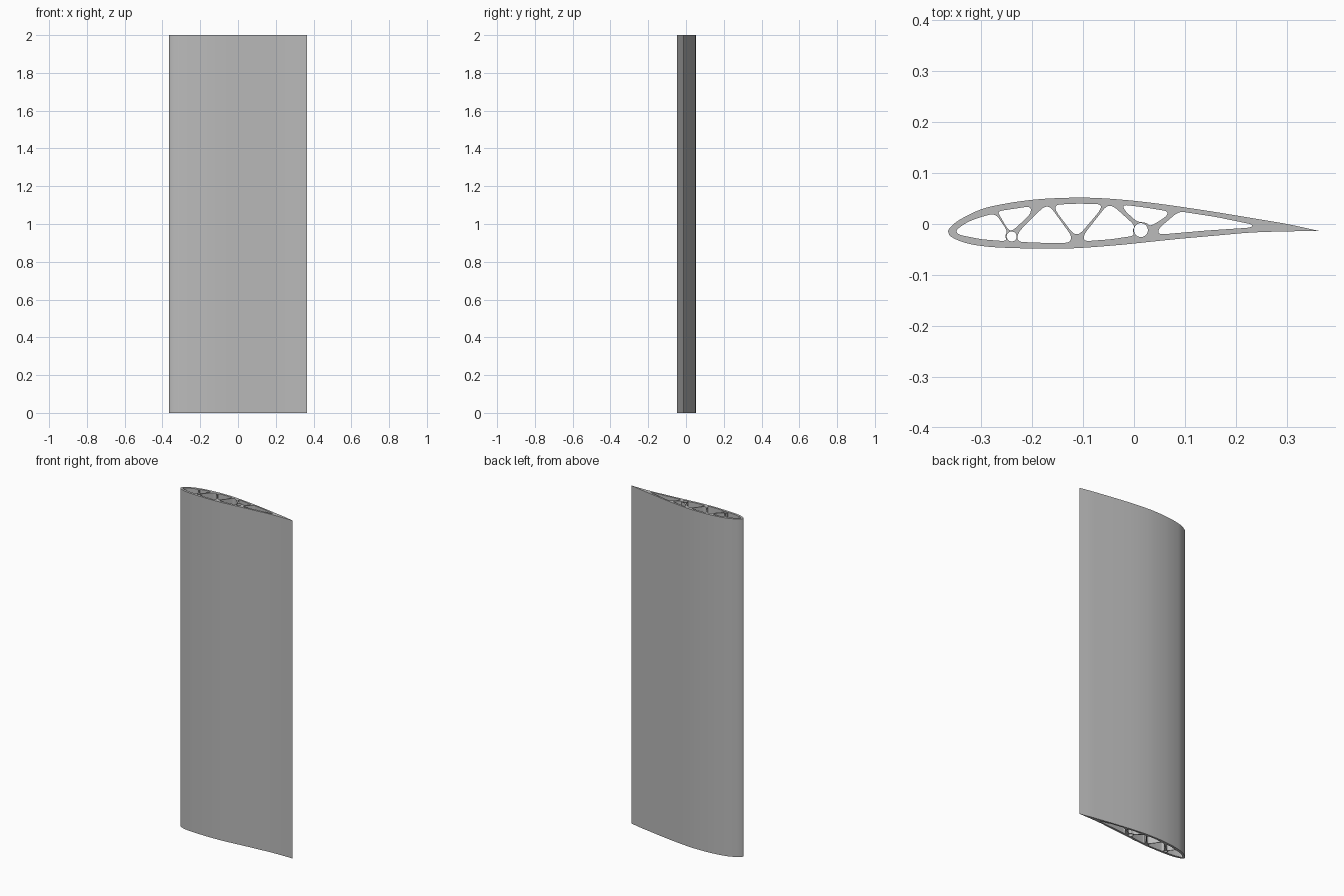
import bpy, bmesh, math
from mathutils import Vector

cube = bpy.data.objects.get("Cube")
if cube:
    bpy.data.objects.remove(cube, do_unlink=True)

SPAN = 2.0


def smooth_path(pts, steps=4):
    """Catmull-Rom curve through the points, including both ends."""
    p = [Vector(q) for q in pts]
    p = [2 * p[0] - p[1]] + p + [2 * p[-1] - p[-2]]
    out = []
    for a, b, c, d in zip(p, p[1:], p[2:], p[3:]):
        for i in range(steps):
            t = i / steps
            out.append(0.5 * (2 * b + (c - a) * t + (2 * a - 5 * b + 4 * c - d) * t * t
                              + (3 * b - a - 3 * c + d) * t ** 3))
    return out + [p[-2]]


def rounded(pts, trim=0.012, steps=5):
    """Polygon with every corner replaced by a small curve."""
    p = [Vector(q) for q in pts]
    out = []
    for i, c in enumerate(p):
        a, b = p[i - 1] - c, p[(i + 1) % len(p)] - c
        start = c + a.normalized() * min(trim, a.length * 0.45)
        end = c + b.normalized() * min(trim, b.length * 0.45)
        for k in range(steps + 1):
            t = k / steps
            out.append(start * (1 - t) ** 2 + c * 2 * t * (1 - t) + end * t * t)
    return out


def circle(x, y, r, n=32):
    return [Vector((x + r * math.cos(math.tau * i / n), y + r * math.sin(math.tau * i / n)))
            for i in range(n)]


# Outer skin: trailing edge over the back, around the nose, along the front
back = [(.365, -.014), (.30, .0), (.247, .009), (.169, .022), (.09, .034), (.031, .042),
        (-.027, .048), (-.086, .0515), (-.145, .051), (-.204, .047), (-.263, .038),
        (-.302, .028), (-.341, .009), (-.360, -.006), (-.365, -.014)]
front = [(-.365, -.014), (-.359, -.025), (-.331, -.037), (-.292, -.044), (-.243, -.047),
         (-.165, -.0485), (-.106, -.047), (-.027, -.041), (.031, -.035), (.09, -.029),
         (.169, -.022), (.227, -.017), (.296, -.0145), (.365, -.014)]
skin = smooth_path(back)[:-1] + smooth_path(front)[:-1]

# Hollow cells between the struts, from nose to tail
cells = [
    [(-.350, -.012), (-.327, .004), (-.300, .014), (-.272, .021), (-.248, -.014),
     (-.253, -.022), (-.250, -.034), (-.300, -.030), (-.345, -.021)],
    [(-.268, .025), (-.202, .035), (-.203, .019), (-.238, -.013), (-.247, -.012), (-.262, .014)],
    [(-.177, .034), (-.164, .034), (-.122, -.024), (-.126, -.037), (-.180, -.037),
     (-.229, -.035), (-.228, -.017)],
    [(-.154, .038), (-.110, .040), (-.064, .039), (-.066, .027), (-.106, -.020),
     (-.119, -.020), (-.154, .026)],
    [(-.054, .036), (-.040, .035), (.002, -.003), (-.003, -.012), (.001, -.023),
     (-.045, -.030), (-.099, -.034), (-.098, -.020)],
    [(-.022, .038), (.025, .032), (.067, .025), (.064, .015), (.032, -.005),
     (.024, .003), (.006, .004), (-.019, .027)],
    [(.088, .025), (.160, .014), (.233, -.001), (.230, -.007), (.140, -.013),
     (.048, -.021), (.048, -.009)],
]
spar_holes = [circle(-.240, -.0245, .0098), circle(.0135, -.012, .0137)]

# Fill the cross-section and extrude it along the span
bm = bmesh.new()
for loop in [skin] + [rounded(c) for c in cells] + spar_holes:
    verts = [bm.verts.new((p.x, p.y, 0)) for p in loop]
    for i, v in enumerate(verts):
        bm.edges.new((verts[i - 1], v))
bmesh.ops.triangle_fill(bm, use_beauty=True, edges=bm.edges[:], normal=(0, 0, 1))
section = bm.faces[:]
top = bmesh.ops.extrude_face_region(bm, geom=section, use_keep_orig=True)["geom"]
bmesh.ops.translate(bm, vec=(0, 0, SPAN),
                    verts=[g for g in top if isinstance(g, bmesh.types.BMVert)])
bmesh.ops.recalc_face_normals(bm, faces=bm.faces[:])

mesh = bpy.data.meshes.new("wing_section")
bm.to_mesh(mesh)
bm.free()
wing = bpy.data.objects.new("wing_section", mesh)
bpy.context.collection.objects.link(wing)

# Plain grey finish
grey = bpy.data.materials.new("plain_grey")
grey.use_nodes = True
colour = (0.5, 0.5, 0.5, 1)
grey.diffuse_color = colour
grey.node_tree.nodes["Principled BSDF"].inputs["Base Color"].default_value = colour
mesh.materials.append(grey)

bpy.ops.object.select_all(action='DESELECT')
wing.select_set(True)
bpy.context.view_layer.objects.active = wing
bpy.ops.object.shade_smooth_by_angle(angle=math.radians(30))
